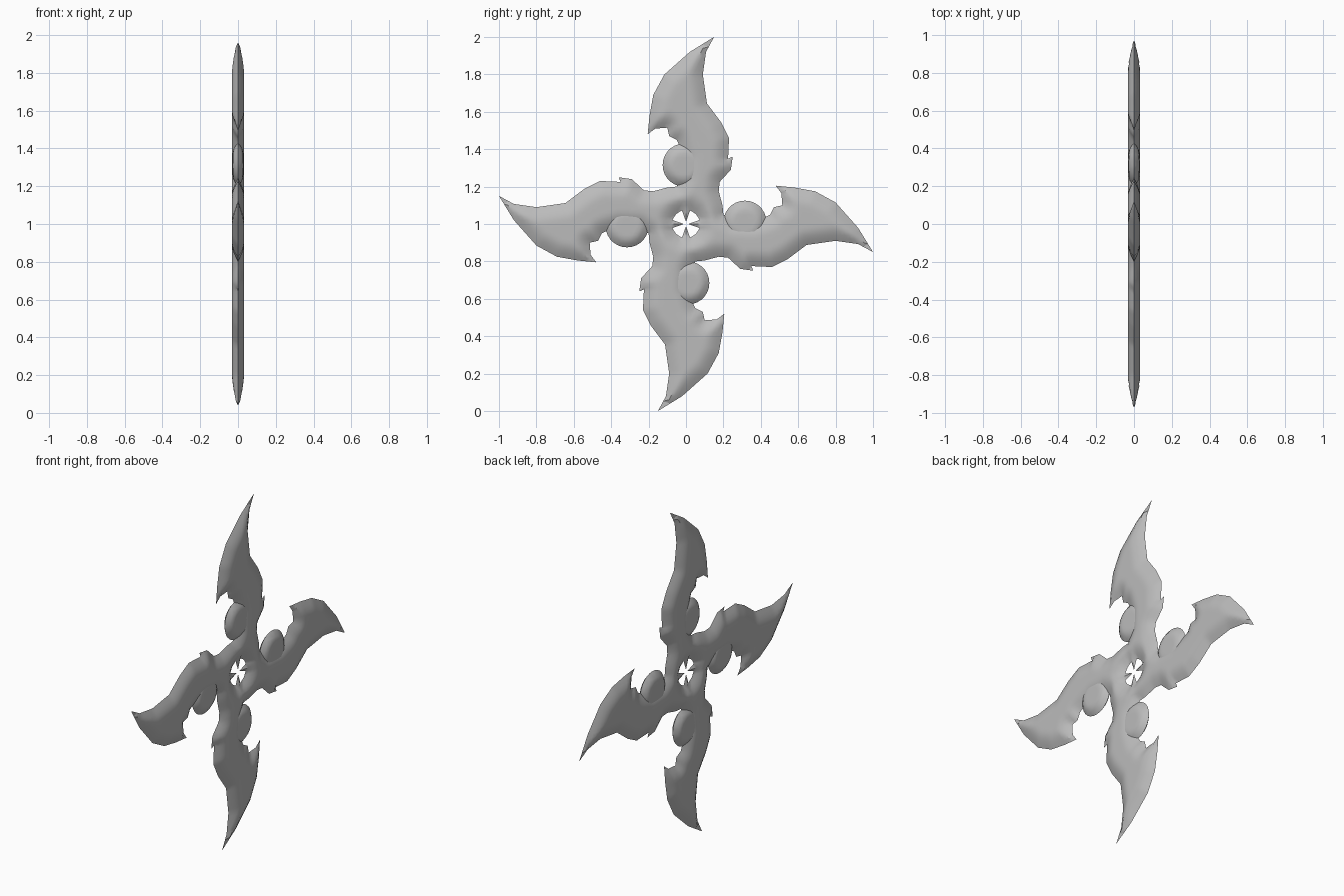
import bpy
import bmesh
import math
from mathutils import Vector
from mathutils.geometry import delaunay_2d_cdt, intersect_point_line

cube = bpy.data.objects.get("Cube")
if cube:
    bpy.data.objects.remove(cube, do_unlink=True)

steel = bpy.data.materials.new("grey steel")
steel.use_nodes = True
GREY = (0.5, 0.5, 0.5, 1)
steel.diffuse_color = GREY
steel.node_tree.nodes["Principled BSDF"].inputs["Base Color"].default_value = GREY

# Outline of the upper arm as (y, height above the centre)
ARM = [(-.175, .175), (-.10, .195), (-.05, .20), (-.02, .25), (-.015, .35),
       (-.04, .43), (-.05, .45), (-.09, .47), (-.10, .515), (-.165, .51),
       (-.205, .48), (-.195, .58), (-.175, .69), (-.115, .80), (.02, .92),
       (.15, 1.0), (.107, .92), (.09, .80), (.112, .645), (.187, .545),
       (.23, .46), (.225, .35), (.25, .36), (.24, .29), (.18, .225)]
# One quarter of the centre hole, with a tooth pointing inward
HOLE = [(-.053, .053), (-.022, .073), (0, .012), (.022, .073)]


def turn(p, k):
    """Rotate a point clockwise by k quarter turns."""
    y, z = p
    for _ in range(k):
        y, z = z, -y
    return Vector((y, z))


def ring(quarter):
    return [turn(p, k) for k in range(4) for p in quarter]


def split(loop, step):
    """Add points along long edges of a loop."""
    out = []
    for a, b in zip(loop, loop[1:] + loop[:1]):
        n = max(1, round((b - a).length / step))
        out += [a.lerp(b, i / n) for i in range(n)]
    return out


def edge_distance(p, segments):
    best = 9
    for a, b in segments:
        q, t = intersect_point_line(p, a, b)
        q = a.lerp(b, min(1, max(0, t)))
        best = min(best, (p - q.to_2d()).length)
    return best


def inside(p, segments):
    hit = False
    for a, b in segments:
        if (a.y > p.y) != (b.y > p.y):
            if p.x < a.x + (p.y - a.y) * (b.x - a.x) / (b.y - a.y):
                hit = not hit
    return hit


def sharp_plate(name, loops, thick, taper, step):
    """Plate in the YZ plane, swelling from a sharp rim to half thickness."""
    segments = [s for l in loops for s in zip(l, l[1:] + l[:1])]
    points, edges = [], []
    for loop in loops:
        fine, base = split(loop, step * 1.3), len(points)
        points += fine
        edges += [(base + i, base + (i + 1) % len(fine)) for i in range(len(fine))]
    # Staggered grid of inner points
    lo = Vector((min(p.x for p in points), min(p.y for p in points)))
    hi = Vector((max(p.x for p in points), max(p.y for p in points)))
    for j in range(int((hi.y - lo.y) / step) + 1):
        for i in range(int((hi.x - lo.x) / step) + 1):
            p = lo + Vector(((i + .5 * (j % 2)) * step, j * step))
            if inside(p, segments) and edge_distance(p, segments) > step * .4:
                points.append(p)
    verts, _, tris = delaunay_2d_cdt(points, edges, [], 0, 1e-5)[:3]

    bm = bmesh.new()
    front, back = [], []
    for p in verts:
        d = edge_distance(p, segments)
        h = thick * math.sin(math.pi / 2 * min(1, d / taper)) if d > 1e-4 else 0
        front.append(bm.verts.new((h, p.x, p.y + 1)))
        back.append(bm.verts.new((-h, p.x, p.y + 1)) if h else front[-1])
    for t in tris:
        if inside(sum((verts[i] for i in t), Vector((0, 0))) / 3, segments):
            bm.faces.new([front[i] for i in t])
            if any(front[i] != back[i] for i in t):
                bm.faces.new([back[i] for i in reversed(t)])
    bmesh.ops.delete(bm, geom=[v for v in bm.verts if not v.link_faces], context='VERTS')
    mesh = bpy.data.meshes.new(name)
    bm.to_mesh(mesh)
    bm.free()
    mesh.materials.append(steel)
    ob = bpy.data.objects.new(name, mesh)
    bpy.context.collection.objects.link(ob)
    bpy.ops.object.select_all(action='DESELECT')
    ob.select_set(True)
    bpy.context.view_layer.objects.active = ob
    bpy.ops.object.shade_smooth_by_angle(angle=math.radians(35))


# Four curved blades joined at the pierced hub
sharp_plate("bladed_star", [ring(ARM), ring(HOLE)], .033, .09, .02)

# Round boss at the root of each blade
for k, side in enumerate(("upper", "back", "lower", "front")):
    centre = turn((-.01, .315), k)
    circle = [centre + .115 * Vector((math.cos(a), math.sin(a)))
              for a in (math.tau * i / 28 for i in range(28))]
    sharp_plate(side + "_boss", [circle], .028, .05, .022)
